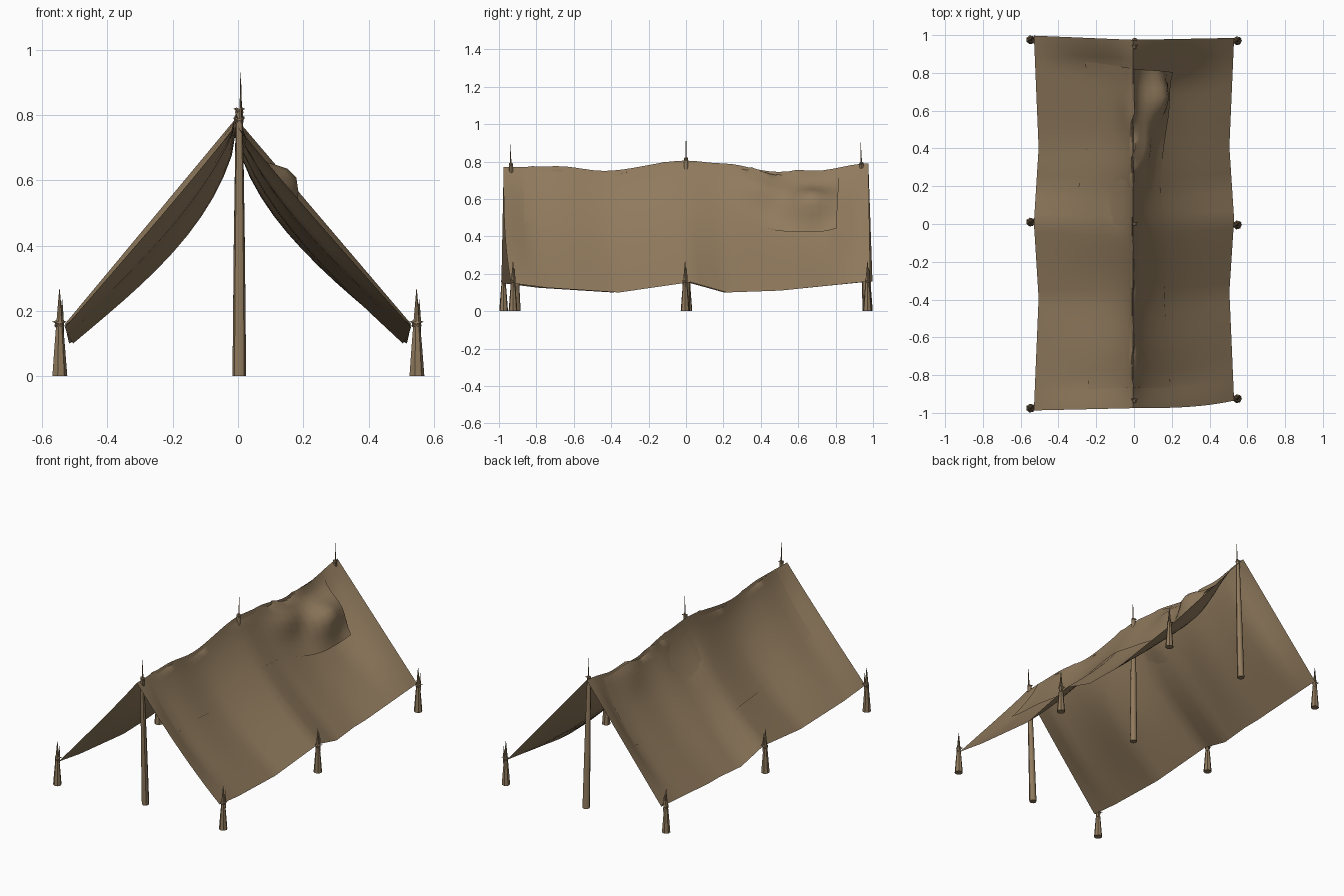
import bpy, bmesh, math
from mathutils import Vector

cube = bpy.data.objects.get("Cube")
if cube:
    bpy.data.objects.remove(cube)

canvas = bpy.data.materials.new("weathered brown")
canvas.use_nodes = True
colour = (0.28, 0.195, 0.11, 1)
canvas.diffuse_color = colour
bsdf = canvas.node_tree.nodes["Principled BSDF"]
bsdf.inputs["Base Color"].default_value = colour
bsdf.inputs["Roughness"].default_value = 0.9


def lookup(table, t, smooth=False):
    """Interpolate between (position, value) pairs."""
    for (a, va), (b, vb) in zip(table, table[1:]):
        if t <= b:
            f = max(0, (t - a) / (b - a))
            if smooth:
                f = f * f * (3 - 2 * f)
            return va + (vb - va) * f
    return table[-1][1]


def bump(a, b, ca, cb, ra, rb):
    return math.exp(-((a - ca) / ra) ** 2 - ((b - cb) / rb) ** 2)


def finish(name, bm, angle):
    bmesh.ops.recalc_face_normals(bm, faces=bm.faces)
    mesh = bpy.data.meshes.new(name)
    bm.to_mesh(mesh)
    bm.free()
    mesh.materials.append(canvas)
    obj = bpy.data.objects.new(name, mesh)
    bpy.context.collection.objects.link(obj)
    bpy.ops.object.select_all(action='DESELECT')
    obj.select_set(True)
    bpy.context.view_layer.objects.active = obj
    bpy.ops.object.shade_smooth_by_angle(angle=math.radians(angle))


def surface(name, func, nu, nv):
    """Grid over the unit square, shaped by func(u, v)."""
    bm = bmesh.new()
    rows = [[bm.verts.new(func(i / nu, j / nv)) for j in range(nv + 1)]
            for i in range(nu + 1)]
    for r, s in zip(rows, rows[1:]):
        for j in range(nv):
            bm.faces.new((r[j], s[j], s[j + 1], r[j + 1]))
    finish(name, bm, 60)


# Outlines of the cloth along its length
ridge_z = [(-1, .77), (-.7, .775), (-.45, .75), (0, .805), (.2, .79), (.5, .745), (.7, .75), (1, .79)]
hem_z = [(-1, .15), (-.8, .125), (-.4, .10), (0, .155), (.2, .10), (.5, .11), (1, .16)]
hem_x = [(-1, .53), (-.4, .505), (0, .53), (.4, .505), (1, .53)]
left_sag = [(-1, .005), (-.85, .045), (-.4, .055), (0, .055), (.35, .065), (.72, .08), (1, 0)]
right_sag = [(-1, .005), (-.85, .045), (-.3, .08), (0, .07), (.4, .06), (.83, .052), (1, 0)]


def cloth(s, y):
    """Point on the draped cloth: s runs from hem to hem across the ridge."""
    side, d = (1 if s >= 0 else -1), abs(s)
    top = Vector((-.006, 0, lookup(ridge_z, y, True)))
    hem = Vector((side * lookup(hem_x, y), 0, lookup(hem_z, y)))
    p = top.lerp(hem, d)
    normal = Vector((side * (top.z - hem.z), 0, abs(hem.x))).normalized()
    depth = lookup(left_sag if side > 0 else right_sag, y, True)
    p -= normal * depth * math.sin(math.pi * d ** .75)
    front = -.975 - .012 * max(0, -s) + .04 * max(0, s) ** 3
    back = .975 + .022 * max(0, -s) + .01 * max(0, s)
    p.y = front + (back - front) * (y + 1) / 2
    return p, normal


# Main canopy
surface("canopy", lambda u, v: cloth(2 * u - 1, 2 * v - 1)[0], 24, 40)

# Loose cover draped over the ridge, with a raised fold on one side
left_reach = [(-.89, .43), (-.25, .40), (.2, .36), (.6, .46), (.84, .47)]
right_reach = [(-.89, .50), (-.46, .62), (0, .70), (.42, .56), (.87, .54)]


def cover_point(u, v):
    y = -.89 + (1.76 - .05 * u) * v
    reach = lookup(right_reach, y)
    s = -reach + u * (reach + lookup(left_reach, y))
    p, normal = cloth(s, y)
    lift = .005 + .12 * bump(s, y, .27, .69, .13, .14)
    lift += .05 * bump(s, y, .15, .42, .1, .14)
    lift += .012 * bump(s, y, -.1, .62, .1, .12)
    lift -= .02 * bump(s, y, -.2, .12, .12, .1)
    return p + normal * lift


surface("loose_cover", cover_point, 22, 36)


def lathe(bm, profile, x, y, sides=7, lean=0.0):
    """Shaft from (height, radius) pairs, closed at both ends, leaning along y."""
    rings = []
    for z, r in profile:
        rings.append([bm.verts.new((x + r * math.cos(k * math.tau / sides),
                                    y + lean * z + r * math.sin(k * math.tau / sides), z))
                      for k in range(sides)])
    for a, b in zip(rings, rings[1:]):
        for k in range(sides):
            n = (k + 1) % sides
            bm.faces.new((a[k], a[n], b[n], b[k]))
    bm.faces.new(rings[0][::-1])
    bm.faces.new(rings[-1])


def binding(name, x, y, z, r):
    """Rough cord wrap with two loose ends."""
    bm = bmesh.new()
    for tilt in (-.35, .35):
        start = len(bm.verts)
        lathe(bm, [(-.006, r * .8), (0, r), (.006, r * .8)], 0, 0, 6)
        bm.verts.ensure_lookup_table()
        for v in bm.verts[start:]:
            v.co.z += v.co.x * tilt
    for angle in (.6, 2.6):
        d = Vector((math.cos(angle), math.sin(angle), .25))
        side = Vector((-d.y, d.x, 0)) * .006
        base = [bm.verts.new(d * r * .7 + o) for o in (side, -side, Vector((0, 0, .008)))]
        tip = bm.verts.new(d * r * 1.7)
        for k in range(3):
            bm.faces.new((base[k], base[(k + 1) % 3], tip))
    bmesh.ops.translate(bm, vec=(x, y, z), verts=bm.verts)
    finish(name, bm, 30)


# Ridge poles with thin spikes through the cloth
for label, y, top, lean in (("front", -.905, .78, -.04), ("middle", 0, .81, 0),
                            ("back", .965, .785, -.035)):
    bm = bmesh.new()
    lathe(bm, [(0, .021), (top * .5, .017), (top, .011)], .004, y, 8, lean)
    lathe(bm, [(top - .02, .005), (top + .05, .003), (top + .12, .0008)], .008, y, 5, lean)
    finish(label + "_ridge_pole", bm, 45)
    binding(label + "_ridge_binding", .004, y + lean * top, top + .003, .013)

# Hem stakes: tapered post, sharp tip and a splinter beside it
for label, x, y in (("front_left", .547, -.925), ("middle_left", .547, -.005),
                    ("back_left", .547, .97), ("front_right", -.547, -.975),
                    ("middle_right", -.547, .01), ("back_right", -.547, .975)):
    bm = bmesh.new()
    lathe(bm, [(0, .024), (.09, .017), (.17, .010), (.265, .001)], x, y)
    lathe(bm, [(.13, .006), (.18, .005), (.235, .0008)], x + .008, y + .008, 5)
    finish(label + "_stake", bm, 40)
    binding(label + "_stake_binding", x, y, .16, .016)
